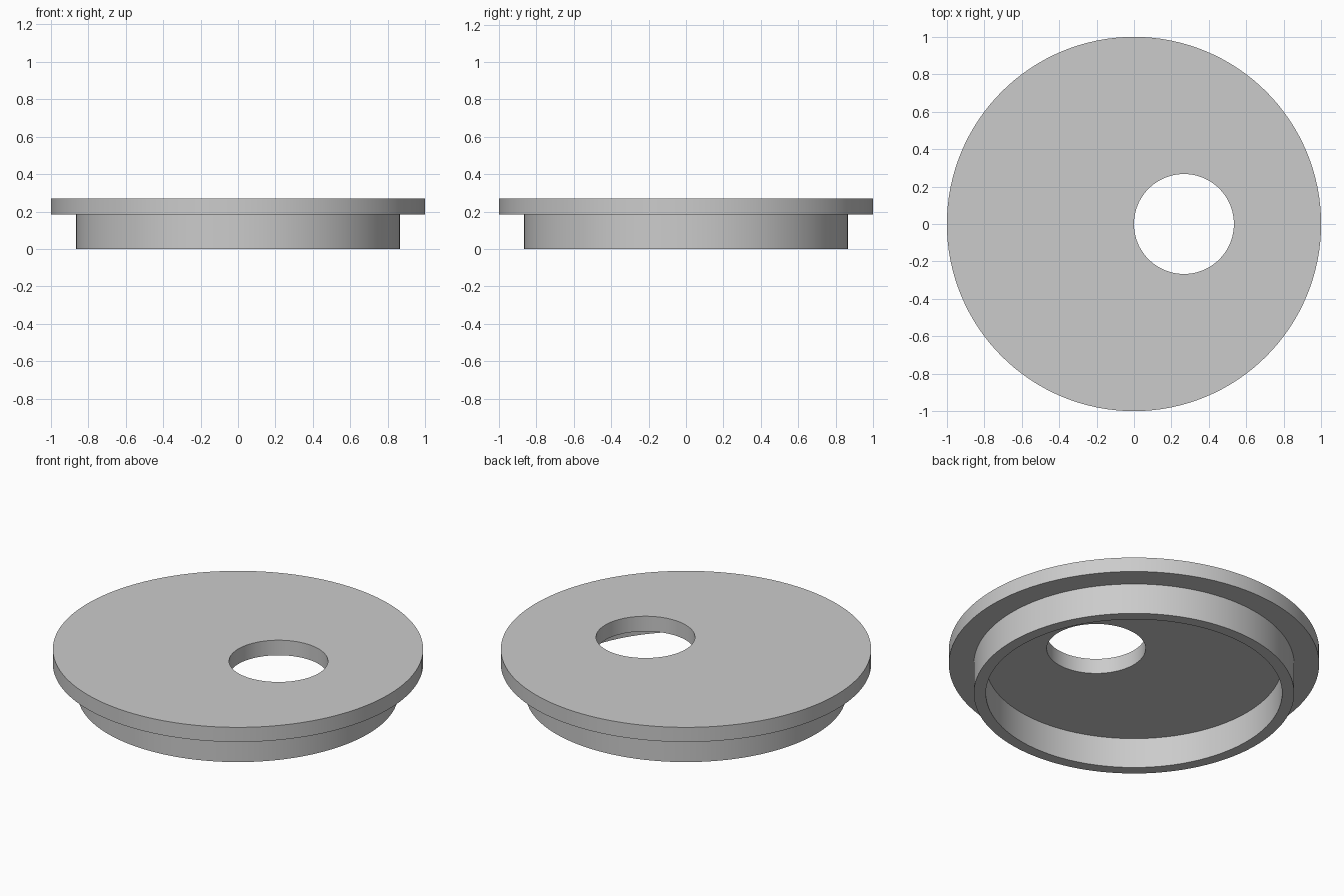
import bpy
import bmesh
import math

if "Cube" in bpy.data.objects:
    bpy.data.objects.remove(bpy.data.objects["Cube"], do_unlink=True)

SEGMENTS = 128

# Single grey material
grey = bpy.data.materials.new("plain_grey")
grey.use_nodes = True
colour = (0.6, 0.6, 0.6, 1)
grey.diffuse_color = colour
grey.node_tree.nodes["Principled BSDF"].inputs["Base Color"].default_value = colour


def lathe(name, profile, x=0):
    """Turn a (radius, height) profile around z and cap both ends."""
    bm = bmesh.new()
    rings = []
    for r, z in profile:
        rings.append([bm.verts.new((x + r * math.cos(a), r * math.sin(a), z))
                      for a in (math.tau * i / SEGMENTS for i in range(SEGMENTS))])
    for low, high in zip(rings, rings[1:]):
        for i in range(SEGMENTS):
            j = (i + 1) % SEGMENTS
            bm.faces.new((low[i], low[j], high[j], high[i]))
    bm.faces.new(rings[0])
    bm.faces.new(rings[-1])
    bmesh.ops.recalc_face_normals(bm, faces=bm.faces)
    mesh = bpy.data.meshes.new(name)
    bm.to_mesh(mesh)
    bm.free()
    mesh.materials.append(grey)
    obj = bpy.data.objects.new(name, mesh)
    bpy.context.collection.objects.link(obj)
    return obj


# Lid: recessed underside, skirt ring, flange and flat top
lid = lathe("flanged_lid", [(0.80, 0.18), (0.80, 0), (0.865, 0),
                            (0.865, 0.183), (1, 0.183), (1, 0.27)])

# Off-centre round hole through the plate
cutter = lathe("hole_cutter", [(0.267, 0.1), (0.267, 0.4)], x=0.267)
cutter.hide_render = True
cut = lid.modifiers.new("round_hole", "BOOLEAN")
cut.operation = "DIFFERENCE"
cut.solver = "EXACT"
cut.object = cutter

bpy.ops.object.select_all(action="DESELECT")
lid.select_set(True)
bpy.context.view_layer.objects.active = lid
bpy.ops.object.modifier_apply(modifier=cut.name)
bpy.data.objects.remove(cutter, do_unlink=True)
bpy.ops.object.shade_smooth_by_angle(angle=math.radians(30))
